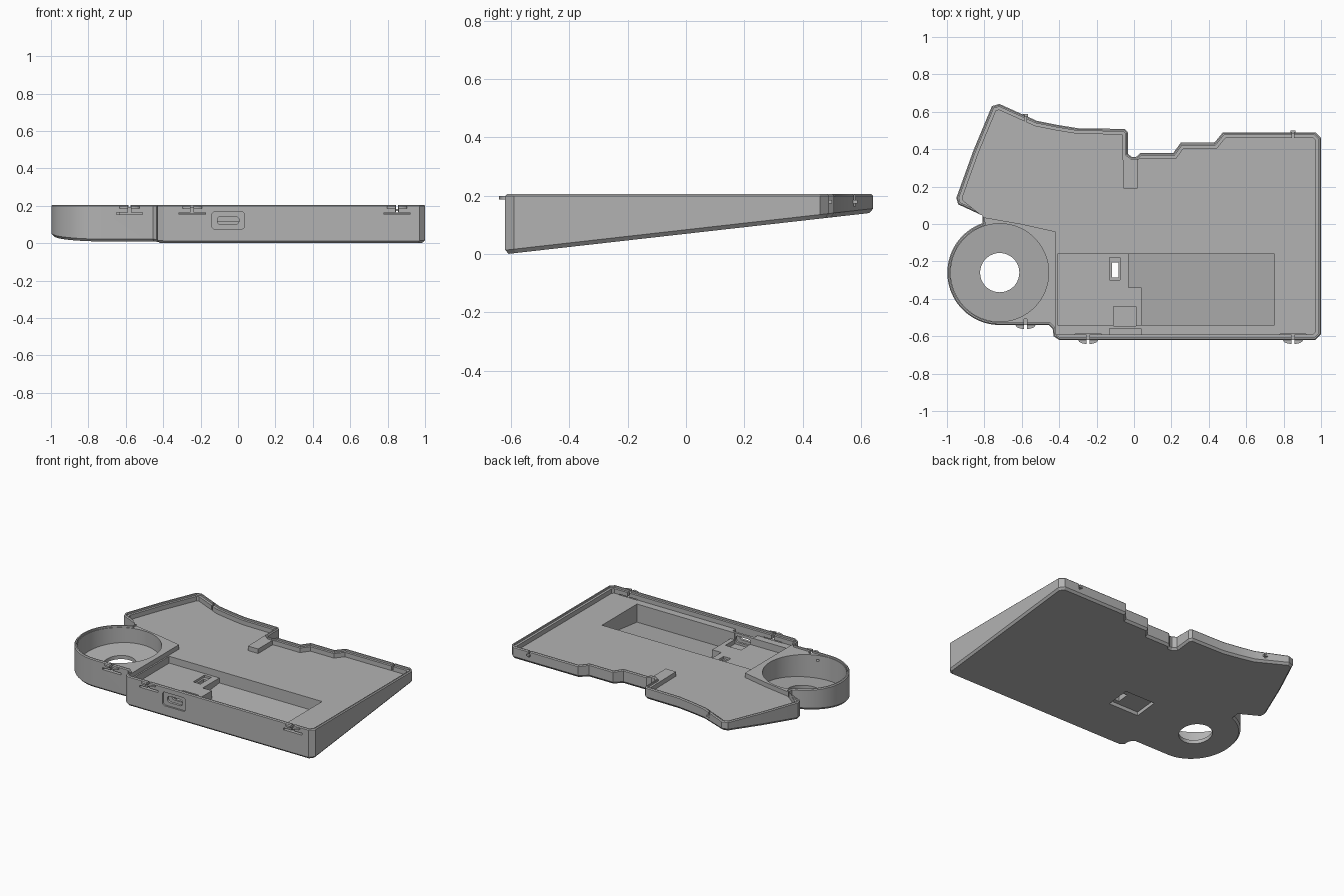
import bpy, bmesh
from math import sin, cos, pi, radians
from mathutils import Vector

cube = bpy.data.objects.get("Cube")
if cube:
    bpy.data.objects.remove(cube, do_unlink=True)

grey = bpy.data.materials.new("plain_grey")
grey.use_nodes = True
grey.diffuse_color = (0.45, 0.45, 0.45, 1)
grey.node_tree.nodes["Principled BSDF"].inputs["Base Color"].default_value = (0.45, 0.45, 0.45, 1)

TOP, LEDGE, DECK, PLATFORM = 0.205, 0.193, 0.162, 0.115
POD = Vector((-0.718, -0.26))


def under(y):
    """Height of the sloping underside."""
    return 0.113 * (y + 0.61)


def offset(pts, d):
    """Inset a counter-clockwise outline by d with mitred corners."""
    out = []
    for i, p in enumerate(pts):
        p = Vector(p)
        a = (p - Vector(pts[i - 1])).normalized()
        b = (Vector(pts[(i + 1) % len(pts)]) - p).normalized()
        na, nb = Vector((-a.y, a.x)), Vector((-b.y, b.x))
        out.append(p + (na + nb) * d / (1 + na.dot(nb)))
    return out


def arc(c, r, a0, a1, n):
    return [(c[0] + r * cos(radians(a0 + (a1 - a0) * i / n)),
             c[1] + r * sin(radians(a0 + (a1 - a0) * i / n))) for i in range(n + 1)]


def rect(x0, x1, y0, y1):
    return [(x0, y0), (x1, y0), (x1, y1), (x0, y1)]


def round_rect(x0, x1, y0, y1, r):
    return (arc((x1 - r, y1 - r), r, 0, 90, 5) + arc((x0 + r, y1 - r), r, 90, 180, 5)
            + arc((x0 + r, y0 + r), r, 180, 270, 5) + arc((x1 - r, y0 + r), r, 270, 360, 5))


def loft(name, loops):
    """Closed solid through stacked loops of equal length."""
    bm = bmesh.new()
    rings = [[bm.verts.new(p) for p in loop] for loop in loops]
    bm.faces.new(rings[0][::-1])
    bm.faces.new(rings[-1])
    n = len(rings[0])
    for low, high in zip(rings, rings[1:]):
        for i in range(n):
            j = (i + 1) % n
            bm.faces.new((low[i], low[j], high[j], high[i]))
    bmesh.ops.recalc_face_normals(bm, faces=bm.faces)
    mesh = bpy.data.meshes.new(name)
    bm.to_mesh(mesh)
    bm.free()
    mesh.materials.append(grey)
    obj = bpy.data.objects.new(name, mesh)
    bpy.context.collection.objects.link(obj)
    return obj


def prism(name, pts, lo, hi):
    """Upright prism; lo may be a height or a function of y."""
    base = lo if callable(lo) else (lambda y: lo)
    return loft(name, [[(x, y, base(y)) for x, y in pts], [(x, y, hi) for x, y in pts]])


def prism_y(name, pts, y0, y1):
    return loft(name, [[(x, y, z) for x, z in pts] for y in (y0, y1)])


def cut(cutter):
    cutter.hide_render = True
    mod = tray.modifiers.new("cut", "BOOLEAN")
    mod.operation, mod.solver, mod.object = "DIFFERENCE", "EXACT", cutter
    bpy.context.view_layer.objects.active = tray
    bpy.ops.object.modifier_apply(modifier=mod.name)
    bpy.data.objects.remove(cutter, do_unlink=True)


# Outline: right edge, stepped back with notch, slanted wing, round pod, front step
right_back = [(0.97, -0.62), (1, -0.59), (1, 0.46), (0.97, 0.49), (0.475, 0.49), (0.43, 0.435),
              (0.25, 0.435), (0.21, 0.38), (0.035, 0.38), (0.01, 0.358)]
wing = [(-0.01, 0.358), (-0.033, 0.375), (-0.033, 0.49), (-0.05, 0.508), (-0.3, 0.512),
        (-0.41, 0.53), (-0.52, 0.552), (-0.72, 0.642), (-0.76, 0.63), (-0.86, 0.39),
        (-0.95, 0.14), (-0.94, 0.105), (-0.81, 0.045)]
outline = (right_back + wing + arc(POD, 0.28, 109, 270, 36)
           + [(-0.455, -0.54), (-0.435, -0.56), (-0.43, -0.6), (-0.40, -0.62)])

# Wedge body with bevelled bottom and top edges
tray = loft("tray", [
    [(p.x, p.y, under(p.y)) for p in offset(outline, 0.012)],
    [(x, y, under(y) + 0.014) for x, y in outline],
    [(x, y, TOP - 0.006) for x, y in outline],
    [(p.x, p.y, TOP) for p in offset(outline, 0.006)]])

# Rim ledge and main deck, leaving the pod shoulder and the notch block standing
cut(prism("rim_cutter", offset(outline, 0.014), LEDGE, 0.3))
inner = offset(outline, 0.03)
k, w = len(right_back), len(wing)
deck = ([(-0.42, -0.59)] + inner[:k - 1] + [(0.02, 0.345), (0.02, 0.19), (-0.057, 0.19)]
        + [(-0.063, inner[k + 3].y)] + inner[k + 4:k + w - 1]
        + [(-0.8, 0.035), (-0.6, 0.0), (-0.42, -0.04)])
cut(prism("deck_cutter", deck, DECK, 0.3))

# Round pod well and its centre hole
cut(prism("pod_cutter", arc(POD, 0.262, 0, 354, 59), lambda y: under(y) + 0.025, 0.3))
cut(prism("pod_hole_cutter", arc(POD, 0.105, 0, 350, 35), -0.1, 0.3))

# Deep pocket with raised platform, port well, switch opening and underside recess
pocket = [(-0.03, -0.16), (-0.03, -0.34), (0.04, -0.34), (0.04, -0.54), (0.75, -0.54), (0.75, -0.16)]
cut(prism("pocket_cutter", pocket, lambda y: under(y) + 0.03, 0.3))
cut(prism("platform_cutter", [(-0.41, -0.16), (-0.41, -0.54), (0.05, -0.54), (0.05, -0.33),
                              (-0.02, -0.33), (-0.02, -0.16)], PLATFORM, 0.3))
cut(prism("port_well_cutter", rect(-0.11, 0.01, -0.545, -0.44), 0.085, 0.3))
cut(prism("recess_cutter", rect(-0.29, -0.06, -0.31, -0.15), -0.05, 0))
cut(loft("underside_cutter", [[(x, y, under(y) + h) for x, y in rect(-0.29, -0.06, -0.31, -0.15)]
                              for h in (-0.05, 0.025)]))
cut(prism("switch_seat_cutter", rect(-0.13, -0.075, -0.3, -0.18), 0.1, 0.3))
cut(prism("switch_hole_cutter", rect(-0.118, -0.083, -0.285, -0.205), -0.1, 0.3))

# Front port: shallow surround, slot and inner clearance
cut(prism_y("surround_cutter", round_rect(-0.14, 0.035, 0.075, 0.168, 0.018), -0.7, -0.608))
cut(prism_y("slot_cutter", round_rect(-0.11, 0.005, 0.1, 0.143, 0.018), -0.7, -0.5))
cut(prism("clearance_cutter", rect(-0.13, 0.037, -0.59, -0.56), 0.08, 0.3))

# Front clips: T-shaped slits with split rounded nubs
for name, x, y in (("pod", -0.58, -0.54), ("middle", -0.245, -0.62), ("side", 0.85, -0.62)):
    cut(prism("slit_cutter", rect(x - 0.07, x + 0.07, y - 0.02, y + 0.032), 0.152, 0.165))
    cut(prism("stem_cutter", rect(x - 0.008, x + 0.008, y - 0.02, y + 0.032), 0.16, 0.3))
    for side, s in (("left", 1), ("right", -1)):
        curve = [(x + s * (0.008 + 0.045 * cos(t * pi / 12)), y - 0.021 * sin(t * pi / 12))
                 for t in range(7)]
        prism(f"{name}_clip_{side}", [(x + s * 0.008, y + 0.01), (x + s * 0.053, y + 0.01)] + curve,
              0.186, 0.198)

# Back clips: narrow slits with a small nub
for name, x, y in (("wing", -0.58, 0.578), ("back", 0.85, 0.49)):
    cut(prism("back_slit_cutter", rect(x - 0.006, x + 0.006, y - 0.04, y + 0.03), 0.163, 0.3))
    prism(f"{name}_nub", rect(x - 0.013, x + 0.013, y - 0.006, y + 0.01), 0.172, 0.184)

# Smooth the round walls and keep the edges sharp
bpy.ops.object.select_all(action="DESELECT")
tray.select_set(True)
bpy.context.view_layer.objects.active = tray
bpy.ops.object.shade_smooth_by_angle(angle=radians(20))
